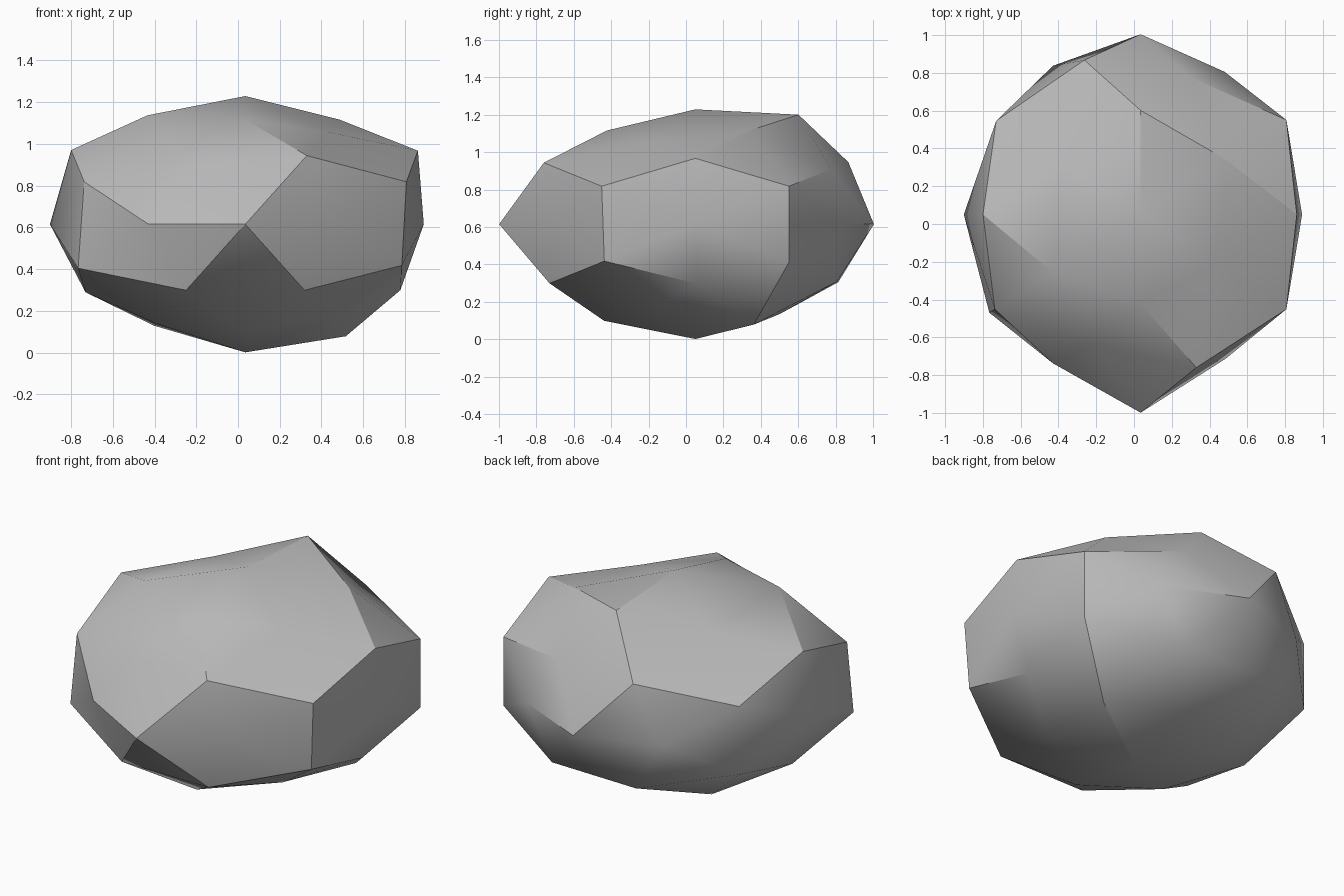
import bpy, bmesh, math
from itertools import product
from mathutils import Vector

cube = bpy.data.objects.get("Cube")
if cube:
    bpy.data.objects.remove(cube)

# Stone proportions
CENTRE = Vector((0.035, 0.05, 0.615))
SCALE = Vector((0.90, 0.945, 0.62))
PHI = (1 + math.sqrt(5)) / 2

# Each family is one direction mirrored through its signs, with a radius
# (in percent) per mirrored copy, plus signs first
FAMILIES = [
    ((1, 0, 0), (95, 104)),
    ((0, 1, 0), (101, 111)),
    ((0, 0, 1), (99, 99)),
    ((PHI, 0, 1), (108, 97, 109, 100)),
    ((0, 1, PHI), (111, 91, 95, 98)),
    ((1, PHI, 0), (94, 95, 98, 98)),
    ((PHI ** 2, PHI, 1), (106, 106, 106, 103, 105, 105, 106, 110)),
    ((PHI, 1, PHI ** 2), (100, 107, 88, 90, 92, 97, 104, 95)),
    ((1, PHI ** 2, PHI), (95, 99, 106, 102, 107, 100, 90, 102)),
]


def mirrored(direction):
    """All sign variations of a direction, as unit vectors."""
    signs = [(1, -1) if c else (1,) for c in direction]
    return [Vector([c * s for c, s in zip(direction, combo)]).normalized()
            for combo in product(*signs)]


# Even ball first, then push every corner in or out
bm = bmesh.new()
radius = {}
for direction, percents in FAMILIES:
    for unit, percent in zip(mirrored(direction), percents):
        radius[bm.verts.new(unit)] = percent / 100
bmesh.ops.convex_hull(bm, input=bm.verts[:])
for vert, r in radius.items():
    vert.co = CENTRE + vert.co * SCALE * r
bmesh.ops.recalc_face_normals(bm, faces=bm.faces[:])

mesh = bpy.data.meshes.new("stone")
bm.to_mesh(mesh)
bm.free()
stone = bpy.data.objects.new("stone", mesh)
bpy.context.collection.objects.link(stone)

# Plain grey stone
grey = bpy.data.materials.new("stone_grey")
grey.use_nodes = True
colour = (0.5, 0.5, 0.5, 1)
grey.diffuse_color = colour
grey.node_tree.nodes["Principled BSDF"].inputs["Base Color"].default_value = colour
mesh.materials.append(grey)

# Soft shading with crisp ridges
bpy.ops.object.select_all(action="DESELECT")
stone.select_set(True)
bpy.context.view_layer.objects.active = stone
bpy.ops.object.shade_smooth_by_angle(angle=math.radians(30))
